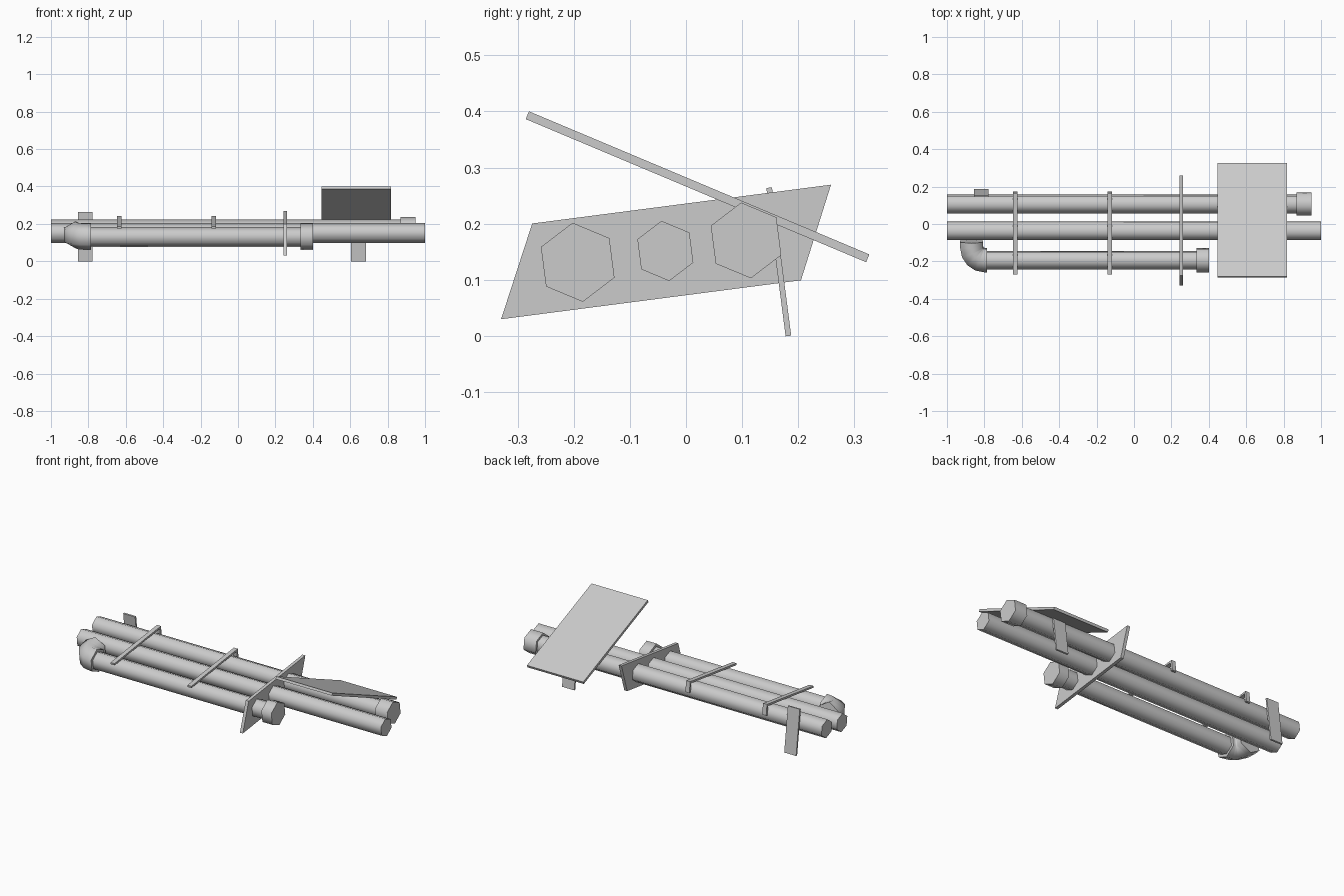
import bpy, bmesh, math
from mathutils import Vector

cube = bpy.data.objects.get("Cube")
if cube:
    bpy.data.objects.remove(cube, do_unlink=True)

grey = bpy.data.materials.new("plain grey")
grey.use_nodes = True
grey.diffuse_color = (0.6, 0.6, 0.6, 1)
grey.node_tree.nodes["Principled BSDF"].inputs["Base Color"].default_value = (0.6, 0.6, 0.6, 1)

TILT = math.radians(7.4)   # the whole rack leans about the x axis
AXIS_Z = 0.155             # shared height of the pipe axes
PIPE_R, CAP_R = 0.054, 0.071
FRONT_Y, MIDDLE_Y, BACK_Y = -0.1745, -0.017, 0.128


def finish(name, bm, smooth=False):
    bmesh.ops.recalc_face_normals(bm, faces=bm.faces)
    mesh = bpy.data.meshes.new(name)
    bm.to_mesh(mesh)
    bm.free()
    mesh.materials.append(grey)
    obj = bpy.data.objects.new(name, mesh)
    bpy.context.collection.objects.link(obj)
    obj.rotation_euler.x = TILT
    if smooth:
        bpy.ops.object.select_all(action='DESELECT')
        obj.select_set(True)
        bpy.context.view_layer.objects.active = obj
        bpy.ops.object.shade_smooth_by_angle(angle=math.radians(65))
    return obj


def sweep(name, rings):
    """Skin six-sided rings given as (centre, sideways direction, radius)."""
    bm = bmesh.new()
    loops = []
    for centre, side, r in rings:
        loops.append([bm.verts.new(centre + side * (r * math.sin(k * math.pi / 3))
                                   + Vector((0, 0, r * math.cos(k * math.pi / 3))))
                      for k in range(6)])
    for a, b in zip(loops, loops[1:]):
        for k in range(6):
            n = (k + 1) % 6
            bm.faces.new((a[k], a[n], b[n], b[k]))
    bm.faces.new(loops[0])
    bm.faces.new(loops[-1])
    return finish(name, bm, smooth=True)


def pipe(name, x0, x1, y, r=PIPE_R):
    side = Vector((0, 1, 0))
    return sweep(name, [(Vector((x, y, AXIS_Z)), side, r) for x in (x0, x1)])


def extrude_x(name, outline, x0, x1):
    """Extrude a (y, z) outline between two x positions."""
    bm = bmesh.new()
    face = bm.faces.new([bm.verts.new((x0, y, z)) for y, z in outline])
    new = bmesh.ops.extrude_face_region(bm, geom=[face])["geom"]
    bmesh.ops.translate(bm, vec=(x1 - x0, 0, 0),
                        verts=[v for v in new if isinstance(v, bmesh.types.BMVert)])
    return finish(name, bm)


def rect(y0, y1, z0, z1):
    return [(y0, z0), (y1, z0), (y1, z1), (y0, z1)]


# Three parallel pipes and their end caps
pipe("front_pipe", -0.79, 0.37, FRONT_Y)
pipe("middle_pipe", -1.0, 1.0, MIDDLE_Y)
pipe("back_pipe", -1.0, 0.9, BACK_Y)
pipe("front_end_cap", 0.335, 0.40, FRONT_Y, CAP_R)
pipe("back_end_cap", 0.87, 0.95, BACK_Y, 0.068)

# Elbow turning the front pipe towards the back
bend, bx, by = 0.07, -0.798, FRONT_Y + 0.07
rings = [(Vector((-0.785, FRONT_Y, AXIS_Z)), Vector((0, 1, 0)), CAP_R)]
for i in range(5):
    a = math.radians(22.5 * i)
    side = Vector((math.sin(a), math.cos(a), 0))
    rings.append((Vector((bx, by, AXIS_Z)) - side * bend, side, CAP_R))
rings.append((Vector((bx - bend, by + 0.03, AXIS_Z)), Vector((1, 0, 0)), CAP_R))
sweep("elbow", rings)

# Straps over the pipes, hooked down at the back
strap = [(-0.245, 0.209), (0.183, 0.209), (0.183, 0.155),
         (0.195, 0.155), (0.195, 0.220), (-0.245, 0.220)]
for name, x in (("right_strap", -0.635), ("left_strap", -0.13)):
    extrude_x(name, strap, x - 0.013, x + 0.013)

# Slanted cross plate
extrude_x("cross_plate", [(-0.323, 0.072), (0.216, 0.072), (0.291, 0.234), (-0.246, 0.234)],
          0.243, 0.262)

# Flat legs behind the back pipe
extrude_x("right_leg", rect(0.176, 0.186, -0.0235, 0.243), -0.855, -0.777)
extrude_x("left_leg", rect(0.176, 0.186, -0.0235, 0.19), 0.604, 0.684)

# Tilted panel
slope = math.radians(-30.2)
outline = [(0.0546 + y * math.cos(slope) - z * math.sin(slope),
            0.261 + y * math.sin(slope) + z * math.cos(slope))
           for y, z in rect(-0.329, 0.329, -0.0075, 0.0075)]
extrude_x("panel", outline, 0.447, 0.817)
